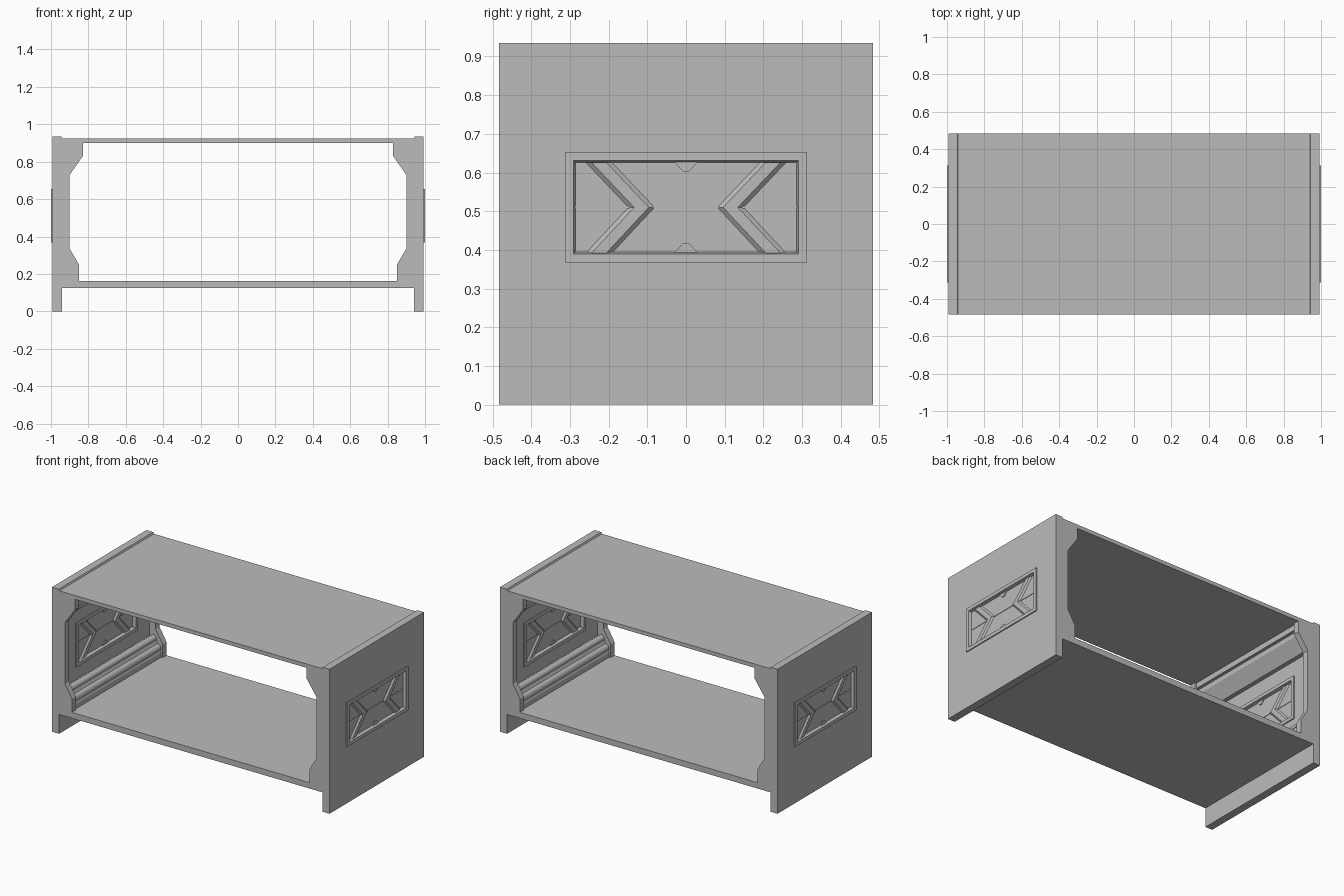
import bpy, bmesh, math

cube = bpy.data.objects.get("Cube")
if cube:
    bpy.data.objects.remove(cube, do_unlink=True)

grey = bpy.data.materials.new("plain grey")
grey.use_nodes = True
colour = (0.5, 0.5, 0.5, 1)
grey.diffuse_color = colour
grey.node_tree.nodes["Principled BSDF"].inputs["Base Color"].default_value = colour

HALF_DEPTH = 0.483
RECESS = 0.443       # half depth of the hollow between the end frames
WALL_IN = 0.942
WALL_MID = 0.9675
MID_Z = 0.51


def loft(name, ring_a, ring_b, inset=None):
    """Solid between two matching rings; inset sinks its two x faces."""
    bm = bmesh.new()
    a = [bm.verts.new(p) for p in ring_a]
    b = [bm.verts.new(p) for p in ring_b]
    bm.faces.new(a)
    bm.faces.new(b[::-1])
    n = len(a)
    for i in range(n):
        j = (i + 1) % n
        bm.faces.new((a[i], b[i], b[j], a[j]))
    bmesh.ops.recalc_face_normals(bm, faces=bm.faces)
    if inset:
        bm.normal_update()
        faces = [f for f in bm.faces if abs(f.normal.x) > 0.9]
        for thickness, depth in inset:
            bmesh.ops.inset_individual(bm, faces=faces, thickness=thickness,
                                       depth=depth, use_even_offset=True)
    mesh = bpy.data.meshes.new(name)
    bm.to_mesh(mesh)
    bm.free()
    mesh.materials.append(grey)
    obj = bpy.data.objects.new(name, mesh)
    bpy.context.collection.objects.link(obj)
    return obj


def along_y(name, profile, half):
    return loft(name, [(x, -half, z) for x, z in profile],
                [(x, half, z) for x, z in profile])


def along_x(name, profile, x0, x1, top=None, **kw):
    return loft(name, [(x0, y, z) for y, z in profile],
                [(x1, y, z) for y, z in (top or profile)], **kw)


def rect(w, z0, z1):
    return [(-w, z0), (w, z0), (w, z1), (-w, z1)]


def mirrored(half):
    return half + [(-x, z) for x, z in reversed(half)]


def cut(target, cutter):
    mod = target.modifiers.new("cut", 'BOOLEAN')
    mod.operation = 'DIFFERENCE'
    mod.solver = 'EXACT'
    mod.object = cutter
    bpy.context.view_layer.objects.active = target
    bpy.ops.object.modifier_apply(modifier=mod.name)
    bpy.data.objects.remove(cutter, do_unlink=True)


# Shell: side walls with feet, roof and floor in one profile
shell = along_y("shell", mirrored([
    (WALL_IN, 0.125), (WALL_IN, 0), (0.993, 0), (0.993, 0.935),
    (0.945, 0.935), (0.94, 0.925)]), HALF_DEPTH)

# Opening with bracketed corners, then the hollow behind the end frames
cut(shell, along_y("opening_cutter", mirrored([
    (0.85, 0.163), (0.85, 0.25), (0.9, 0.335),
    (0.9, 0.73), (0.83, 0.83), (0.83, 0.9)]), 0.6))
cut(shell, along_y("hollow_cutter", rect(WALL_IN, 0.163, 0.9), RECESS))
cut(shell, along_x("panel_hole_cutter", rect(0.3, 0.38, 0.64), -1.2, 1.2))


def chevron(side, width):
    """V band pointing at the panel centre."""
    z0, z1 = 0.392, 0.626
    edge = [(0.225, z1), (0.115, MID_Z), (0.225, z0)]
    return ([(side * (y - width), z) for y, z in edge]
            + [(side * (y + width), z) for y, z in reversed(edge)])


for side, label in ((1, "left"), (-1, "right")):
    # Mouldings inside the wall
    cornice = [(0.945, 0.9), (0.84, 0.9), (0.84, 0.865), (0.86, 0.865),
               (0.86, 0.835), (0.915, 0.75), (0.945, 0.75)]
    skirting = [(0.945, 0.163), (0.86, 0.163), (0.86, 0.195),
                (0.905, 0.285), (0.945, 0.285)]
    for name, profile in (("cornice", cornice), ("skirting", skirting)):
        along_y(f"{label}_{name}", [(side * x, z) for x, z in profile], RECESS)
    for i, (cx, cz, r) in enumerate(((0.887, 0.22, 0.026), (0.916, 0.272, 0.022))):
        ring = [(side * cx + r * math.cos(k * math.tau / 16),
                 cz + r * math.sin(k * math.tau / 16)) for k in range(16)]
        rod = along_y(f"{label}_rod_{i + 1}", ring, RECESS)
        bpy.ops.object.select_all(action='DESELECT')
        rod.select_set(True)
        bpy.context.view_layer.objects.active = rod
        bpy.ops.object.shade_smooth_by_angle(angle=math.radians(35))

    # Framed panel, sunk on both its outer and inner faces
    mid = side * WALL_MID
    along_x(f"{label}_panel", rect(0.313, 0.368, 0.653), mid - 0.0325, mid + 0.0325,
            inset=((0.022, 0), (0.005, -0.02)))

    # Raised ornament on each face of the panel
    for face, where in ((1, "outer"), (-1, "inner")):
        def raised(name, base, top, height):
            d = side * face
            along_x(f"{label}_{where}_{name}", base, mid + d * 0.011,
                    mid + d * height, top)
        for s, end in ((1, "back"), (-1, "front")):
            raised(f"chevron_{end}", chevron(s, 0.036), chevron(s, 0.019), 0.022)
            strip = [(s * y, MID_Z + h) for y, h in
                     ((0.14, -0.003), (0.287, -0.003), (0.287, 0.003), (0.14, 0.003))]
            raised(f"end_rib_{end}", strip, strip, 0.0155)
        rib = rect(0.085, MID_Z - 0.003, MID_Z + 0.003)
        raised("middle_rib", rib, rib, 0.0155)
        for s, level in ((1, "top"), (-1, "bottom")):
            tab = [(y, MID_Z + s * h) for y, h in
                   ((-0.03, 0.117), (-0.008, 0.093), (0.008, 0.093), (0.03, 0.117))]
            raised(f"{level}_tab", tab, tab, 0.018)
